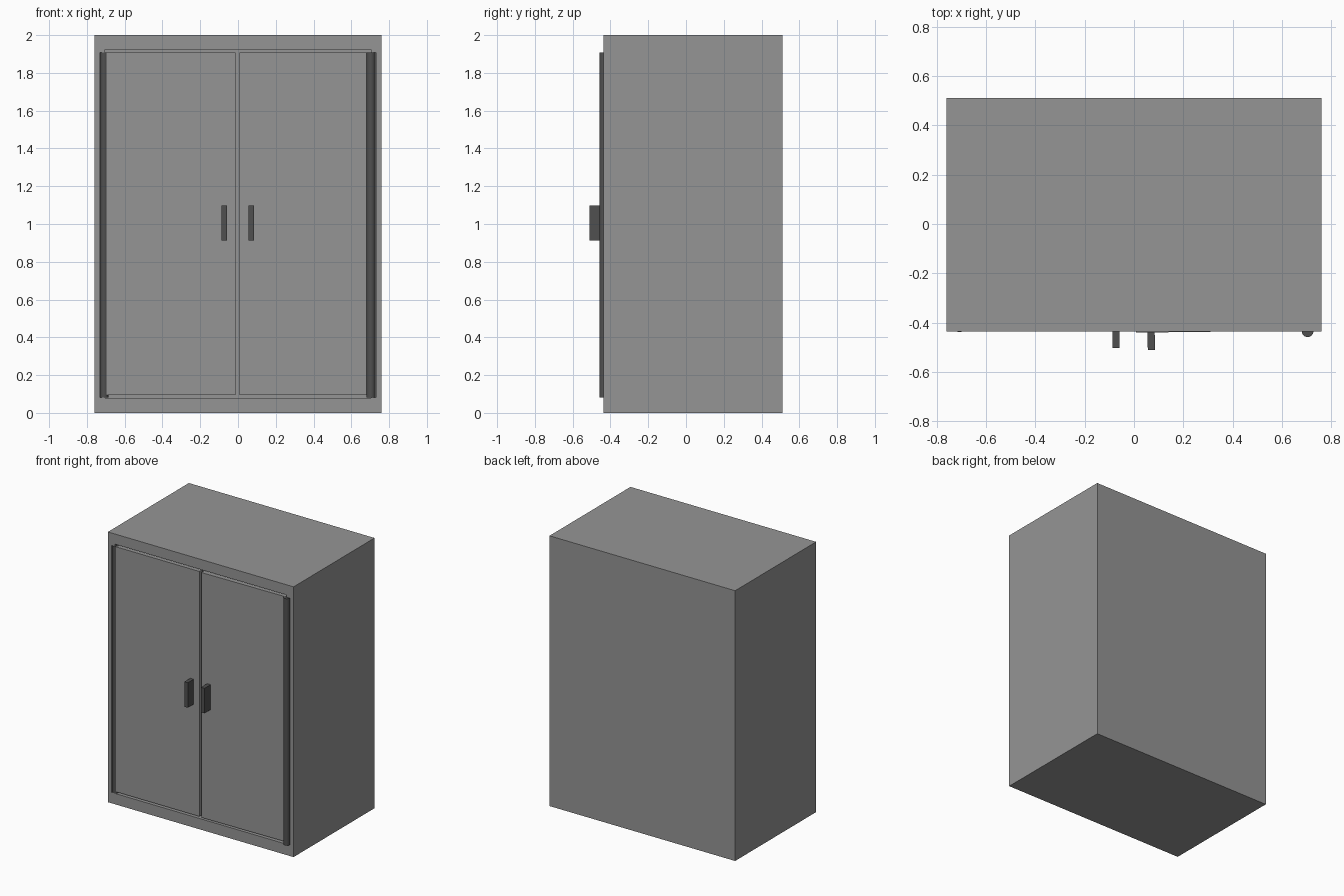
import bpy, bmesh, math
from mathutils import Matrix, Vector

if "Cube" in bpy.data.objects:
    bpy.data.objects.remove(bpy.data.objects["Cube"])


def material(name, v):
    m = bpy.data.materials.new(name)
    m.diffuse_color = (v, v, v, 1)
    m.use_nodes = True
    m.node_tree.nodes["Principled BSDF"].inputs["Base Color"].default_value = m.diffuse_color
    return m


GREY = material("cabinet grey", 0.30)
DARK = material("dark metal", 0.08)
FRONT = -0.436


def finish(name, bm, mat):
    me = bpy.data.meshes.new(name)
    bmesh.ops.recalc_face_normals(bm, faces=bm.faces)
    bm.to_mesh(me)
    bm.free()
    ob = bpy.data.objects.new(name, me)
    bpy.context.collection.objects.link(ob)
    if mat:
        me.materials.append(mat)
    return ob


def box(name, lo, hi, mat, turn=0.0, pivot=(0, 0, 0)):
    bm = bmesh.new()
    bmesh.ops.create_cube(bm, size=1)
    lo, hi = Vector(lo), Vector(hi)
    for v in bm.verts:
        v.co = Vector([(v.co[i] + 0.5) * (hi[i] - lo[i]) + lo[i] for i in range(3)])
    bmesh.ops.rotate(bm, verts=bm.verts, cent=pivot, matrix=Matrix.Rotation(turn, 3, 'Z'))
    return finish(name, bm, mat)


def rod(name, x, y, r, z0, z1, mat):
    bm = bmesh.new()
    bmesh.ops.create_cone(bm, cap_ends=True, segments=24, radius1=r, radius2=r,
                          depth=z1 - z0,
                          matrix=Matrix.Translation((x, y, (z0 + z1) / 2)))
    for f in bm.faces:
        f.smooth = len(f.verts) == 4
    ob = finish(name, bm, mat)
    for e in ob.data.edges:
        a, b = (ob.data.vertices[i].co.z for i in e.vertices)
        e.use_edge_sharp = abs(a - b) < 1e-4
    return ob


# Cabinet body with a shallow front recess: door opening plus hinge channels
body = box("cabinet_body", (-0.76, FRONT, 0), (0.76, 0.511, 2), GREY)
for name, x, z0, z1 in (("opening_cutter", 0.703, 0.08, 1.925),
                        ("hinge_cutter", 0.73, 0.0805, 1.908)):
    cutter = box(name, (-x, -0.6, z0), (x, FRONT + 0.05, z1), None)
    cutter.hide_render = True
    cutter.hide_set(True)
    mod = body.modifiers.new(name, 'BOOLEAN')
    mod.operation = 'DIFFERENCE'
    mod.solver = 'EXACT'
    mod.object = cutter
bpy.context.view_layer.objects.active = body
for mod in list(body.modifiers):
    bpy.ops.object.modifier_apply(modifier=mod.name)
for ob in list(bpy.data.objects):
    if ob.name.endswith("cutter"):
        bpy.data.objects.remove(ob)

# Doors and handles; the right door sits very slightly turned
TURN, PIVOT = 0.012, (0.39, FRONT, 0)
box("left_door", (-0.695, FRONT + 0.001, 0.094), (-0.012, FRONT + 0.04, 1.907), GREY)
box("right_door", (0.008, FRONT, 0.094), (0.69, FRONT + 0.04, 1.907), GREY, TURN, PIVOT)
box("left_handle", (-0.087, -0.503, 0.912), (-0.058, FRONT + 0.01, 1.097), DARK)
box("right_handle", (0.055, -0.507, 0.912), (0.084, FRONT + 0.01, 1.097), DARK, TURN, PIVOT)

# Hinge rods, the left one set deeper
rod("left_hinge", -0.708, -0.4175, 0.0215, 0.081, 1.907, DARK)
rod("right_hinge", 0.704, -0.435, 0.0235, 0.081, 1.907, DARK)
